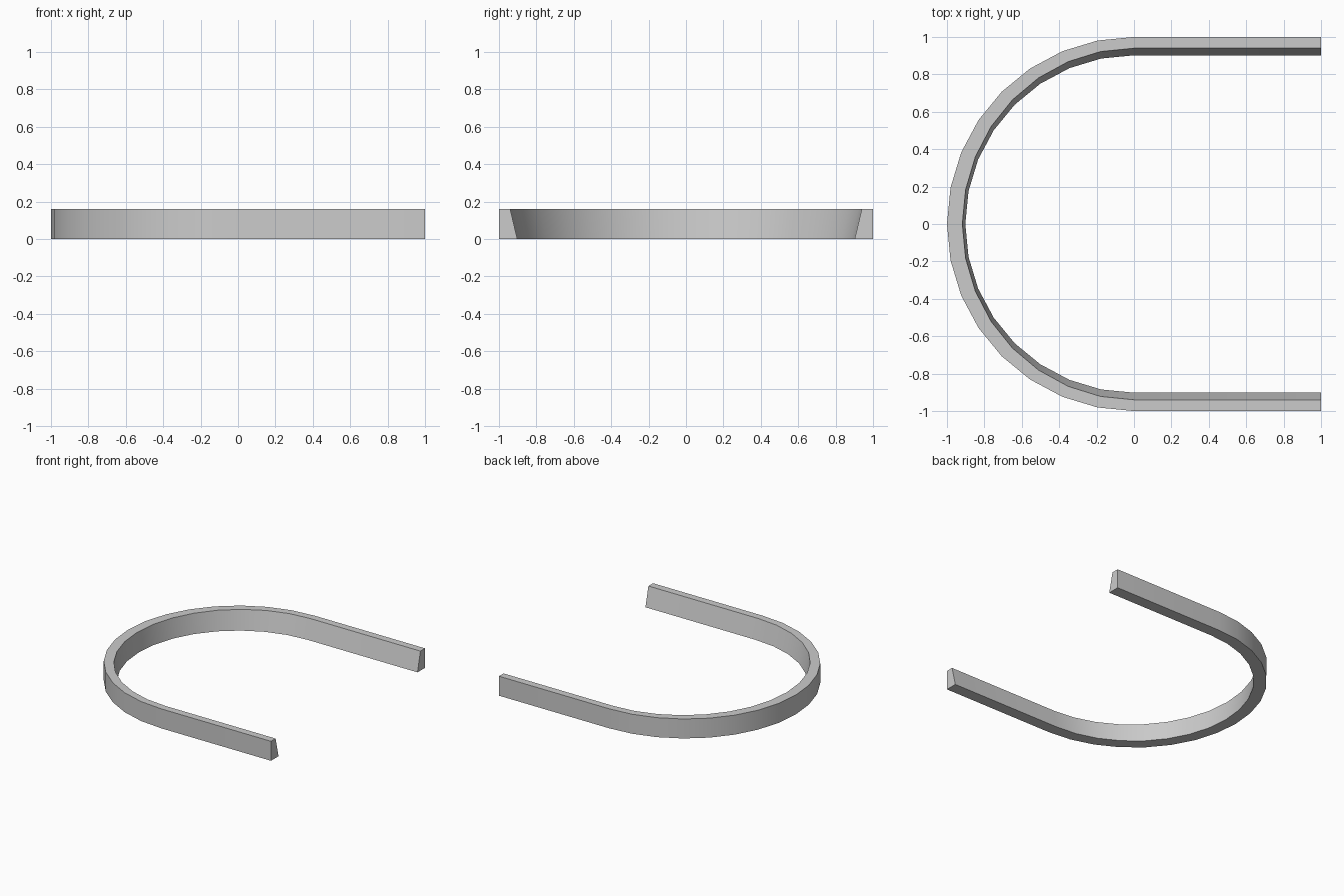
import bpy, bmesh, math

if "Cube" in bpy.data.objects:
    bpy.data.objects.remove(bpy.data.objects["Cube"])

HEIGHT = 0.16
SEGMENTS = 16


def u_path(rx, ry):
    """U outline: straight arm, half-ellipse bend, straight arm."""
    pts = [(1.0, ry)]
    for i in range(SEGMENTS + 1):
        a = math.pi / 2 + math.pi * i / SEGMENTS
        pts.append((rx * math.cos(a), ry * math.sin(a)))
    pts.append((1.0, -ry))
    return pts


# Cross-section corners as (x radius, y radius, z): vertical outside, sloped inside
section = [(1.0, 1.0, 0), (1.0, 1.0, HEIGHT),
           (0.918, 0.94, HEIGHT), (0.902, 0.902, 0)]

bm = bmesh.new()
rails = [[bm.verts.new((x, y, z)) for x, y in u_path(rx, ry)]
         for rx, ry, z in section]

# Four long sides
for k in range(4):
    a, b = rails[k], rails[(k + 1) % 4]
    for i in range(len(a) - 1):
        bm.faces.new((a[i], a[i + 1], b[i + 1], b[i]))

# End caps
bm.faces.new([r[0] for r in rails])
bm.faces.new([r[-1] for r in reversed(rails)])
bmesh.ops.recalc_face_normals(bm, faces=bm.faces)

mesh = bpy.data.meshes.new("u_shaped_rim")
bm.to_mesh(mesh)
bm.free()
rim = bpy.data.objects.new("u_shaped_rim", mesh)
bpy.context.collection.objects.link(rim)

# Smooth bend, sharp edges
bpy.context.view_layer.objects.active = rim
rim.select_set(True)
bpy.ops.object.shade_smooth_by_angle(angle=math.radians(30))
